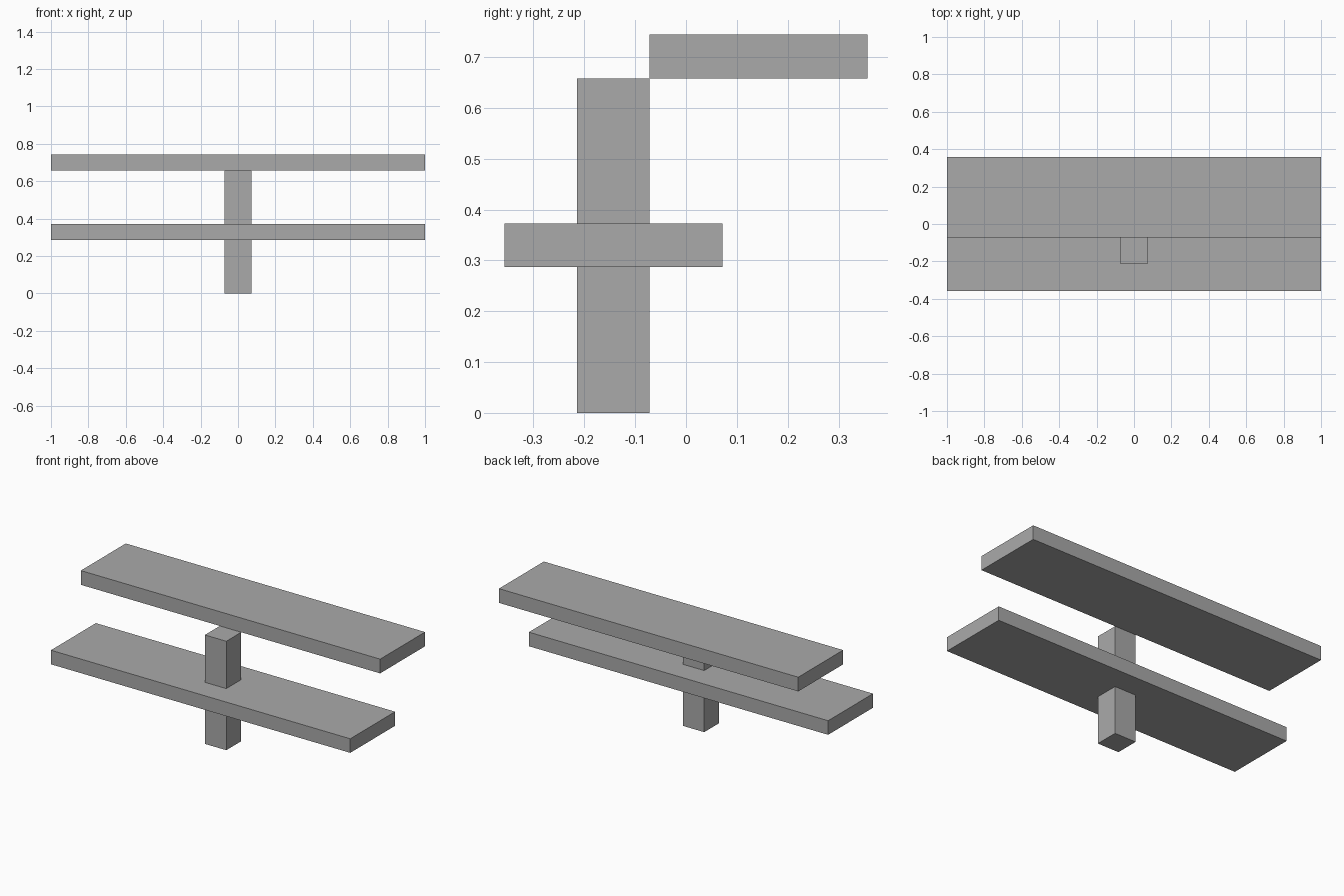
import bpy

if "Cube" in bpy.data.objects:
    bpy.data.objects.remove(bpy.data.objects["Cube"])

grey = bpy.data.materials.new("plain grey")
grey.diffuse_color = (0.4, 0.4, 0.4, 1)
grey.use_nodes = True
grey.node_tree.nodes["Principled BSDF"].inputs["Base Color"].default_value = grey.diffuse_color


def box(name, low, high):
    """Box spanning two opposite corners."""
    bpy.ops.mesh.primitive_cube_add(size=1, location=[(a + b) / 2 for a, b in zip(low, high)])
    ob = bpy.context.object
    ob.name = name
    ob.scale = [b - a for a, b in zip(low, high)]
    bpy.ops.object.transform_apply(location=False, rotation=False, scale=True)
    ob.data.materials.append(grey)


# Central post, passing through the lower plank
box("post", (-0.0715, -0.214, 0), (0.0715, -0.0715, 0.658))

# Two long planks, the upper one set back behind the post
box("lower_plank", (-1, -0.357, 0.287), (1, 0.0715, 0.372))
box("upper_plank", (-1, -0.0715, 0.658), (1, 0.357, 0.744))
